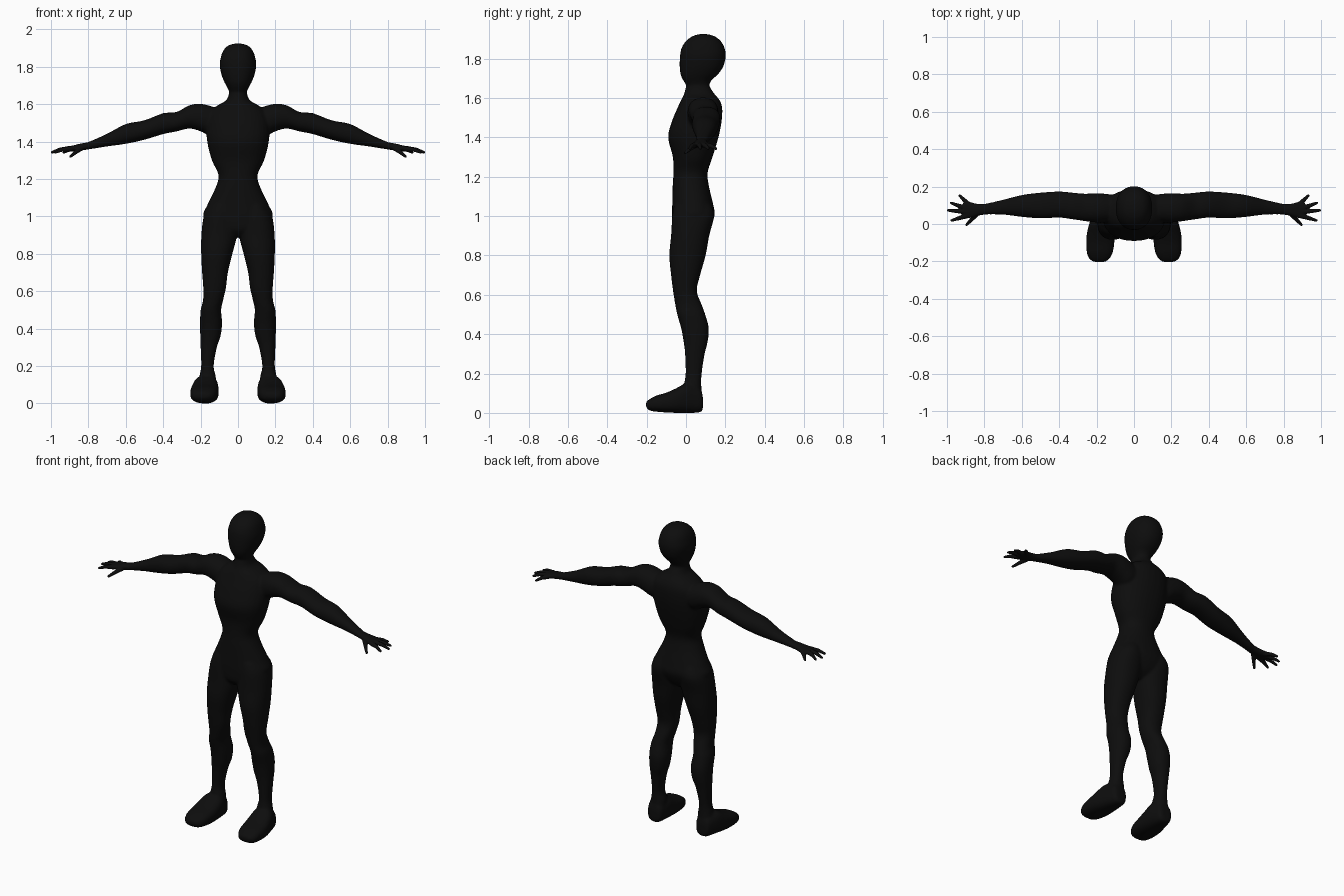
import bpy, bmesh, math
from mathutils import Vector

if "Cube" in bpy.data.objects:
    bpy.data.objects.remove(bpy.data.objects["Cube"])

black = bpy.data.materials.new("matte black")
black.diffuse_color = (0.004, 0.004, 0.004, 1)
black.use_nodes = True
black.node_tree.nodes["Principled BSDF"].inputs["Base Color"].default_value = black.diffuse_color


def smooth_rows(rows, steps=4):
    """Catmull-Rom interpolation between the key cross-sections."""
    out = []
    for i in range(len(rows) - 1):
        p = [rows[max(0, min(len(rows) - 1, i + k))] for k in (-1, 0, 1, 2)]
        for s in range(steps):
            t = s / steps
            out.append([0.5 * (2 * b + (c - a) * t + (2 * a - 5 * b + 4 * c - d) * t * t
                               + (3 * b - a - 3 * c + d) * t ** 3) for a, b, c, d in zip(*p)])
    return out + [rows[-1]]


def loft(bm, axis, rows, power=2.2, sides=28):
    """Skin rounded sections (position, a0, a1, b0, b1) along an axis."""
    others = [k for k in range(3) if k != axis]
    rings = []
    for t, a0, a1, b0, b1 in smooth_rows(rows):
        ring = []
        for i in range(sides):
            ang = 2 * math.pi * i / sides
            c, s = math.cos(ang), math.sin(ang)
            co = Vector()
            co[axis] = t
            co[others[0]] = (a0 + a1) / 2 + (a1 - a0) / 2 * math.copysign(abs(c) ** (2 / power), c)
            co[others[1]] = (b0 + b1) / 2 + (b1 - b0) / 2 * math.copysign(abs(s) ** (2 / power), s)
            ring.append(bm.verts.new(co))
        rings.append(ring)
    for r, q in zip(rings, rings[1:]):
        for i in range(sides):
            j = (i + 1) % sides
            bm.faces.new((r[i], r[j], q[j], q[i]))
    bm.faces.new(rings[0])
    bm.faces.new(rings[-1])


def finger(bm, points, r0, r1):
    """Tapered, round-ended finger through a few points."""
    n = len(points) - 1
    for i in range(n):
        a, b = Vector(points[i]), Vector(points[i + 1])
        ra, rb = r0 + (r1 - r0) * i / n, r0 + (r1 - r0) * (i + 1) / n
        m = (b - a).to_track_quat('Z', 'Y').to_matrix().to_4x4()
        m.translation = (a + b) / 2
        bmesh.ops.create_cone(bm, cap_ends=True, segments=12, radius1=ra, radius2=rb,
                              depth=(b - a).length, matrix=m)
        m.translation = b
        bmesh.ops.create_uvsphere(bm, u_segments=12, v_segments=8, radius=rb, matrix=m)


def mirror_copy(bm):
    geo = bmesh.ops.duplicate(bm, geom=bm.verts[:] + bm.edges[:] + bm.faces[:])["geom"]
    for v in geo:
        if isinstance(v, bmesh.types.BMVert):
            v.co.x = -v.co.x


def finish(bm, name, voxel, smoothing):
    """Fuse the overlapping volumes into one smooth skin."""
    bmesh.ops.recalc_face_normals(bm, faces=bm.faces[:])
    me = bpy.data.meshes.new(name)
    bm.to_mesh(me)
    bm.free()
    ob = bpy.data.objects.new(name, me)
    bpy.context.collection.objects.link(ob)
    bpy.context.view_layer.objects.active = ob
    ob.select_set(True)
    mod = ob.modifiers.new("fuse", 'REMESH')
    mod.mode, mod.voxel_size, mod.use_smooth_shade = 'VOXEL', voxel, True
    bpy.ops.object.modifier_apply(modifier="fuse")
    mod = ob.modifiers.new("soften", 'SMOOTH')
    mod.factor, mod.iterations = 0.5, smoothing
    bpy.ops.object.modifier_apply(modifier="soften")
    ob.data.materials.clear()
    ob.data.materials.append(black)
    bpy.ops.object.shade_smooth()
    ob.select_set(False)


bm = bmesh.new()
# leg, from hip to ankle: z, inner x, outer x, front y, back y
loft(bm, 2, [(1.06, .02, .15, -.06, .125), (1.0, .01, .183, -.07, .143), (.9, .006, .196, -.076, .118),
             (.8, .03, .197, -.085, .1), (.7, .054, .192, -.076, .072), (.62, .064, .186, -.066, .055),
             (.55, .08, .187, -.055, .08), (.5, .09, .2, -.045, .098), (.43, .085, .203, -.025, .116),
             (.36, .093, .202, -.012, .11), (.3, .113, .2, -.005, .095), (.2, .13, .197, -.002, .08),
             (.14, .118, .207, -.01, .078), (.05, .115, .215, -.01, .083)])
# foot, from heel to toe: y, x range, z range
loft(bm, 1, [(.086, .14, .2, .02, .08), (.075, .122, .212, .004, .12), (.04, .112, .226, 0, .14),
             (0, .105, .24, 0, .15), (-.05, .103, .252, 0, .125), (-.1, .105, .256, .002, .103),
             (-.15, .113, .253, .006, .088), (-.185, .13, .24, .012, .07), (-.203, .155, .215, .03, .055)], 2.6)
# arm, from shoulder to wrist: x, y range, z range
loft(bm, 0, [(.08, .02, .15, 1.46, 1.56), (.14, .01, .16, 1.43, 1.588), (.2, .008, .165, 1.455, 1.602),
             (.26, .015, .162, 1.47, 1.594), (.33, .025, .168, 1.454, 1.558), (.4, .034, .174, 1.44, 1.552),
             (.5, .03, .168, 1.41, 1.514), (.6, .038, .155, 1.388, 1.494), (.7, .05, .13, 1.374, 1.442),
             (.8, .05, .108, 1.358, 1.398), (.84, .048, .106, 1.354, 1.388)])
mirror_copy(bm)
# trunk, from pelvis to neck: z, x range, y range
trunk = [(.89, .04, -.03, .06), (.93, .13, -.065, .11), (1.0, .186, -.071, .145), (1.06, .165, -.07, .138),
         (1.15, .122, -.068, .117), (1.22, .104, -.064, .11), (1.3, .14, -.067, .135), (1.4, .165, -.091, .165),
         (1.48, .168, -.072, .181), (1.55, .155, -.043, .184), (1.59, .115, -.025, .17),
         (1.62, .064, -.01, .145), (1.66, .048, 0, .12), (1.7, .045, .01, .11)]
loft(bm, 2, [(z, -w, w, f, b) for z, w, f, b in trunk])
# head
head = [(1.66, .044, .005, .115), (1.69, .058, -.015, .13), (1.72, .074, -.028, .163), (1.76, .089, -.032, .19),
        (1.81, .098, -.031, .202), (1.85, .092, -.024, .197), (1.885, .08, -.004, .18),
        (1.912, .055, .03, .148), (1.924, .02, .065, .11)]
loft(bm, 2, [(z, -w, w, f, b) for z, w, f, b in head])
finish(bm, "body", .008, 5)

# hands: palm, four fingers and a thumb
bm = bmesh.new()
loft(bm, 0, [(.79, .052, .106, 1.36, 1.398), (.84, .043, .108, 1.352, 1.39), (.88, .032, .118, 1.348, 1.38),
             (.91, .036, .114, 1.35, 1.374), (.918, .05, .1, 1.355, 1.368)])
for base, mid, tip in (((.89, .045, 1.362), (.94, .03, 1.357), (.975, .019, 1.343)),
                       ((.9, .066, 1.363), (.95, .069, 1.358), (.994, .073, 1.343)),
                       ((.9, .085, 1.362), (.945, .1, 1.357), (.978, .113, 1.343)),
                       ((.88, .1, 1.362), (.91, .13, 1.355), (.932, .152, 1.342)),
                       ((.84, .055, 1.364), (.87, .022, 1.342), (.895, -.004, 1.321))):
    finger(bm, (base, mid, tip), .0145, .0075)
mirror_copy(bm)
finish(bm, "hands", .004, 2)
